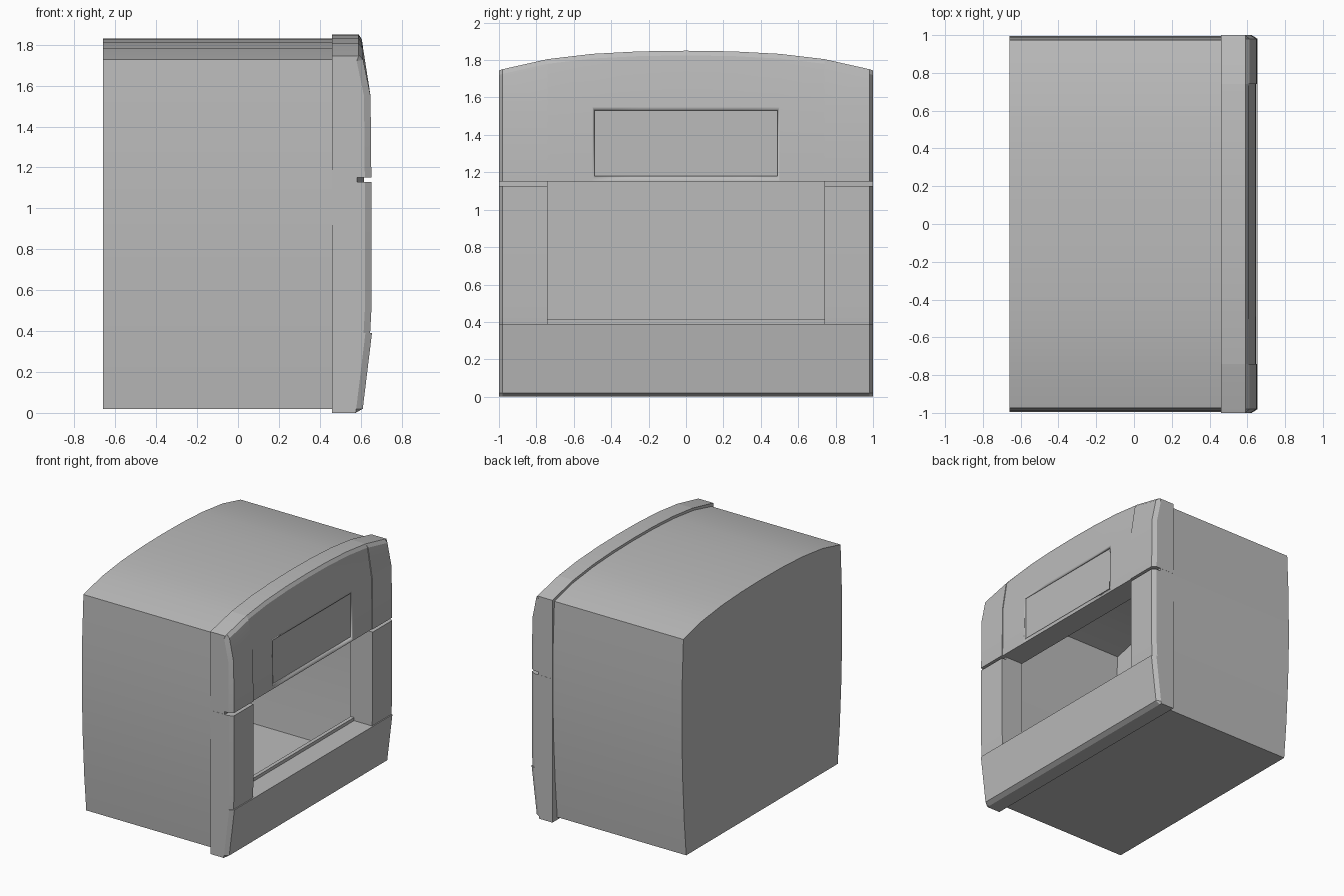
import bpy, bmesh

cube = bpy.data.objects.get("Cube")
if cube:
    bpy.data.objects.remove(cube, do_unlink=True)

grey = bpy.data.materials.new("plain_grey")
grey.use_nodes = True
grey.diffuse_color = (0.5, 0.5, 0.5, 1)
grey.node_tree.nodes["Principled BSDF"].inputs["Base Color"].default_value = (0.5, 0.5, 0.5, 1)

BACK = 0.46      # plane where the casing meets the front frame
SIDE = 0.74      # half width of the opening


def loft(name, sections, caps=(True, True)):
    """Skin a row of equal-length closed sections, optionally capping the ends."""
    bm = bmesh.new()
    rings = [[bm.verts.new(p) for p in s] for s in sections]
    for a, b in zip(rings, rings[1:]):
        for i in range(len(a)):
            j = (i + 1) % len(a)
            bm.faces.new((a[i], a[j], b[j], b[i]))
    for ring, cap in zip((rings[0], rings[-1]), caps):
        if cap:
            bm.faces.new(ring)
    bmesh.ops.recalc_face_normals(bm, faces=bm.faces)
    mesh = bpy.data.meshes.new(name)
    bm.to_mesh(mesh)
    bm.free()
    mesh.materials.append(grey)
    obj = bpy.data.objects.new(name, mesh)
    bpy.context.collection.objects.link(obj)
    bpy.ops.object.select_all(action='DESELECT')
    obj.select_set(True)
    bpy.context.view_layer.objects.active = obj
    bpy.ops.object.shade_smooth_by_angle(angle=0.3)
    return obj


def arch(y):
    """Height of the frame's arched top edge."""
    return 1.85 - 0.055 * y ** 2 - 0.05 * y ** 4


def bar(name, ys, profile):
    """Loft a profile of (x, z) along y; the outermost ends are chamfered back."""
    sections = []
    for y in ys:
        cut = 0.032 if abs(y) > 0.99 else 0
        sections.append([(x - cut if x > BACK + 0.13 else x, y, z) for x, z in profile(y)])
    return loft(name, sections)


# Hollow casing, open at the front, with bowed sides and arched roof
half = [(0.94, 0.02), (0.965, 0.3), (0.985, 0.65), (0.995, 1.0), (0.99, 1.4), (0.975, 1.728)]
roof = [(y, arch(y) - 0.02) for y in (0.75, 0.5, 0.25, 0, -0.25, -0.5, -0.75)]
outline = half + roof + [(-y, z) for y, z in reversed(half)]
loft("casing", [[(x, y, z) for y, z in outline] for x in (-0.66, BACK)], (True, False))

# Lower bar of the frame, with a small lip at the back of the sill
bar("lower_bar", (-1, -0.98, 0.98, 1), lambda y: [
    (BACK, 0), (0.575, 0), (0.61, 0.02), (0.655, 0.39), (BACK, 0.39)])
bar("sill_lip", (-SIDE, SIDE), lambda y: [
    (BACK, 0.39), (0.49, 0.39), (0.49, 0.415), (BACK, 0.415)])


# Upper bar with its arched top and sloped brow
def header(inset):
    return lambda y: [
        (BACK, 1.15), (0.652 - inset, 1.15), (0.648 - inset, 1.55),
        (0.612 - inset, arch(y) - 0.025), (0.59, arch(y)), (BACK, arch(y))]


upper = bar("upper_bar", (-SIDE, -0.5, -0.25, 0, 0.25, 0.5, SIDE), header(0.006))

# Pillars, corner caps and the recessed joint between them, on both sides
for side, s in (("right", -1), ("left", 1)):
    ys = (s * SIDE, s * 0.98, s)
    bar(side + "_pillar", ys, lambda y: [
        (BACK, 0.39), (0.646, 0.39), (0.652, 0.5), (0.652, 1.128), (BACK, 1.128)])
    bar(side + "_corner_cap", ys, header(0))
    bar(side + "_joint", (s * SIDE, s * 0.999), lambda y: [
        (BACK, 1.12), (0.615, 1.12), (0.615, 1.16), (BACK, 1.16)])

# Shallow display recess in the upper bar
cutter = loft("display_cutter", [
    [(x, -0.49, 1.18), (x, 0.49, 1.18), (x, 0.49, 1.53), (x, -0.49, 1.53)]
    for x in (0.632, 0.7)])
cutter.hide_render = True
bpy.context.view_layer.objects.active = upper
mod = upper.modifiers.new("display_recess", 'BOOLEAN')
mod.operation = 'DIFFERENCE'
mod.solver = 'EXACT'
mod.object = cutter
bpy.ops.object.modifier_apply(modifier=mod.name)
bpy.data.objects.remove(cutter, do_unlink=True)
